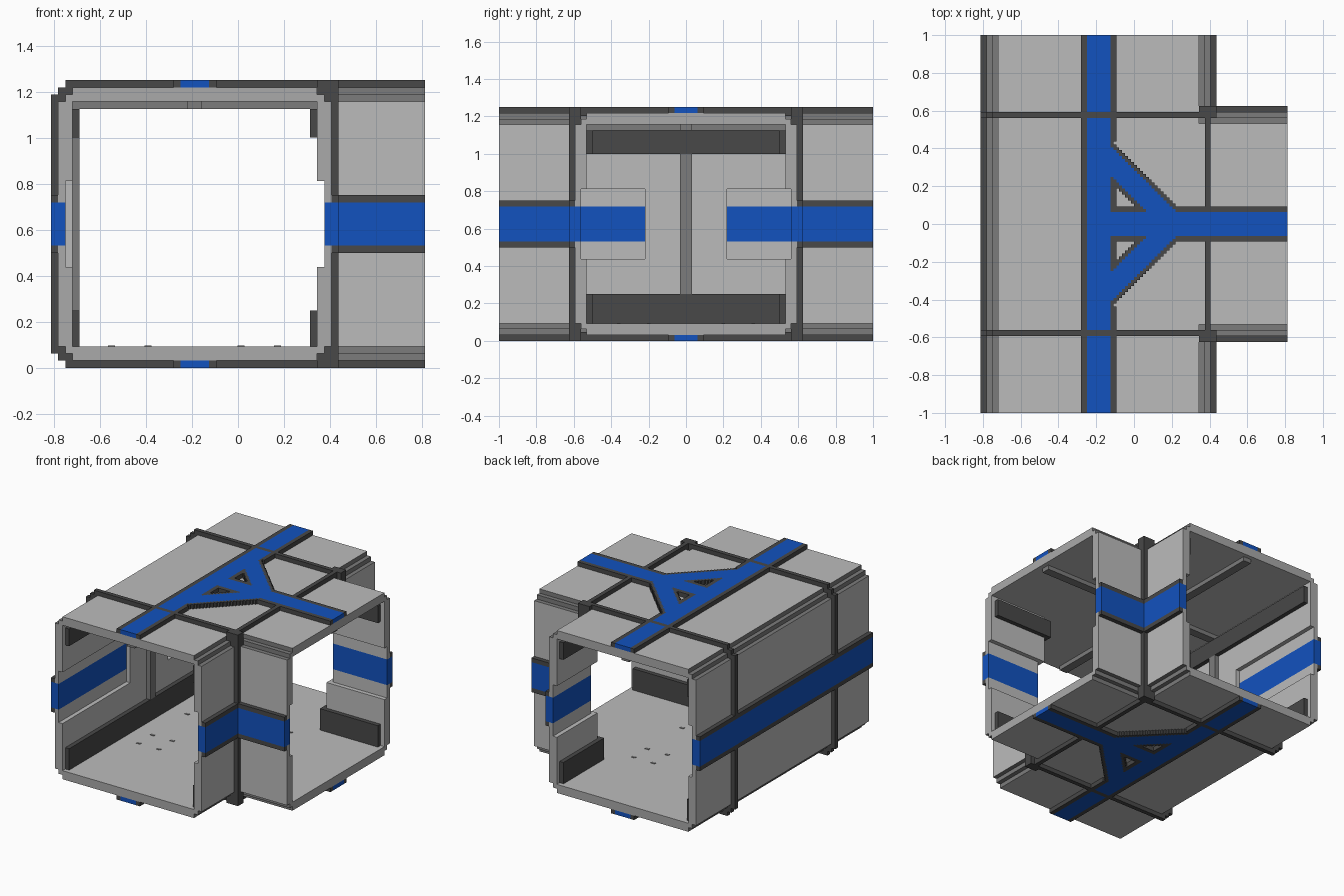
import bpy
import bmesh

if "Cube" in bpy.data.objects:
    bpy.data.objects.remove(bpy.data.objects["Cube"], do_unlink=True)

U = 1 / 32          # modelling unit
MID = 20            # mid height in units


def material(name, rgb):
    m = bpy.data.materials.new(name)
    m.use_nodes = True
    m.diffuse_color = (*rgb, 1)
    m.node_tree.nodes["Principled BSDF"].inputs["Base Color"].default_value = (*rgb, 1)
    return m


LIGHT = material("light grey", (0.50, 0.50, 0.50))
FRAME = material("frame grey", (0.40, 0.40, 0.40))
GREY = material("mid grey", (0.20, 0.20, 0.20))
DARK = material("dark grey", (0.065, 0.065, 0.065))
BLUE = material("blue", (0.006, 0.085, 0.52))


def make_object(name, bm, mats):
    bmesh.ops.recalc_face_normals(bm, faces=bm.faces)
    mesh = bpy.data.meshes.new(name)
    bm.to_mesh(mesh)
    bm.free()
    for m in mats:
        mesh.materials.append(m)
    ob = bpy.data.objects.new(name, mesh)
    bpy.context.collection.objects.link(ob)
    return ob


def boxes(name, items, mat, mirror=""):
    """Boxes (x0, x1, y0, y1, z0, z1) in units, mirrored in y and/or z."""
    items = list(items)
    if "y" in mirror:
        items += [(a, b, -d, -c, e, f) for a, b, c, d, e, f in items]
    if "z" in mirror:
        items += [(a, b, c, d, 2 * MID - f, 2 * MID - e) for a, b, c, d, e, f in items]
    bm = bmesh.new()
    for a, b, c, d, e, f in items:
        vs = bmesh.ops.create_cube(bm, size=1)["verts"]
        for v in vs:
            v.co = ((a if v.co.x < 0 else b) * U, (c if v.co.y < 0 else d) * U,
                    (e if v.co.z < 0 else f) * U)
    return make_object(name, bm, [mat])


def tube(name, axis, centre, start, end):
    """Solid prism with stepped corners, 38 units across."""
    quarter = [(19, 17), (18, 17), (18, 18), (17, 18), (17, 19)]
    ring = quarter + [(-a, b) for a, b in reversed(quarter)]
    ring += [(-a, -b) for a, b in quarter] + [(a, -b) for a, b in reversed(quarter)]
    bm = bmesh.new()
    verts = []
    for a, b in ring:
        co = (centre + a, start, MID + b) if axis == "y" else (start, centre + a, MID + b)
        verts.append(bm.verts.new([c * U for c in co]))
    face = bm.faces.new(verts)
    ext = bmesh.ops.extrude_face_region(bm, geom=[face])["geom"]
    for v in ext:
        if isinstance(v, bmesh.types.BMVert):
            v.co[1 if axis == "y" else 0] = end * U
    return make_object(name, bm, [LIGHT])


def boolean(target, tool, operation):
    mod = target.modifiers.new("cut", "BOOLEAN")
    mod.operation, mod.solver, mod.object = operation, "EXACT", tool
    bpy.context.view_layer.objects.active = target
    bpy.ops.object.modifier_apply(modifier=mod.name)
    bpy.data.objects.remove(tool, do_unlink=True)


# Corridor shell: main tube plus side branch, hollowed out
shell = tube("corridor_shell", "y", -6, -32, 32)
boolean(shell, tube("branch_tube", "x", 0, 0, 26), "UNION")
cuts = [(-23, 11, -33, 33, 3, 37), (0, 27, -17, 17, 3, 37)]
for s in (-1, 1):
    def cut(x0, x1, y0, y1, z0, z1):
        cuts.append((x0, x1, min(s * y0, s * y1), max(s * y0, s * y1), z0, z1))
    cut(-24, -20, 7, 33, 14, 26)     # recess in the long wall
    cut(9, 12, 16, 33, 14, 26)       # recess beside the branch
    cut(10, 27, 15, 18, 14, 26)      # recess in the branch wall
    cut(12, 15, 18, 33, 17, 23)      # band slots
    cut(12, 27, 18, 21, 17, 23)
cuts.append((-27, -24, -33, 33, 17, 23))
for c in cuts:
    boolean(shell, boxes("cutter", [c], LIGHT), "DIFFERENCE")

# Colour the stepped edges and the open end frames
mesh = shell.data
mesh.materials.clear()
for m in (LIGHT, FRAME, GREY):
    mesh.materials.append(m)
for p in mesh.polygons:
    c, n = p.center / U, p.normal
    h = c.z - MID
    if (abs(c.y) > 31.9 and abs(n.y) > 0.9) or (c.x > 25.9 and n.x > 0.9):
        p.material_index = 1
    elif abs(n.z) > 0.5 and n.z * h > 0 and 16.5 < abs(h) < 18.5:
        p.material_index = 2
    elif abs(n.z) < 0.5 and abs(h) > 17.05:
        p.material_index = 2
    else:
        p.material_index = 0

# Dark ribs round the main tube and along the branch joint
boxes("cross_ribs", [
    (-23, 13, 18, 19, 39, 40), (-24, -23, 18, 19, 38, 40), (-25, -24, 18, 19, 37, 39),
    (-26, -25, 18, 19, 23, 38), (11, 13, 18, 19, 37, 40)], DARK, "yz")
boxes("branch_joint_ribs", [
    (12, 13, 2, 20, 38.5, 40), (11, 13, 19, 20, 37, 40), (13, 14, 18, 20, 37, 40),
    (13, 14, 19, 20, 23, 40)], DARK, "yz")

# Wall bands: blue centre with dark edges
boxes("wall_band_edges", [
    (-26, -25, 0, 32, 23, 24), (13, 14, 19, 32, 23, 24), (13, 26, 19, 20, 23, 24)],
    DARK, "yz")
boxes("long_wall_band", [(-26, -24, -32, 32, 17, 23)], BLUE)
boxes("branch_wall_bands", [(12, 14, 20, 32, 17, 23), (12, 26, 18, 20, 17, 23)], BLUE, "y")

# Roof and floor bands with a stair-edged triangular junction
blue = [(-8, -4, 0, 18, 39, 40), (-8, -4, 19, 32, 39, 40), (7, 26, 0, 2, 39, 40)]
dark = [(-9, -8, 0, 32, 39, 40), (-4, -3, 14, 32, 39, 40), (7, 26, 2, 3, 39, 40)]
step = 0.5
for i in range(22):
    x = -4 + i * step
    col = (x, x + step)

    def add(store, y0, y1):
        if y1 > y0:
            store.append((*col, y0, y1, 39, 40))
    add(blue, 0, 2)
    add(blue, max(2, 4 - x), 9 - x)
    add(dark, max(2, 9 - x), max(3, 10 - x))
    if x < -3 or x >= 0:
        add(dark, 2, 4 - x)          # border of the triangular hole
    else:
        add(dark, 2, 3)
        add(dark, 3 - x, 4 - x)
boxes("roof_and_floor_band", blue, BLUE, "yz")
boxes("roof_and_floor_band_edges", dark, DARK, "yz")

# Dark skirting and cornice inside
for name, z0, z1 in (("skirting", 3, 8), ("cornice", 32, 36)):
    boxes(name, [(-23, -22, 0, 31, z0, z1), (10, 11, 16, 31, z0, z1),
                 (10, 25, 16, 17, z0, z1)], DARK, "y")

# Wall rib and ceiling beams
boxes("wall_rib", [(-23, -22, -1, 1, 8, 32)], GREY)
boxes("ceiling_beams", [(-23, 25, -1, 1, 36, 37), (-7, -5, -31, 31, 36, 37)], GREY)

# Small marks on the floor
boxes("floor_marks", [(x - 0.5, x + 0.5, y - 0.3, y + 0.3, 3, 3.1)
                      for x in (-17.6, -12.5, 0.4, 5.5) for y in (6.4, 11.5)], GREY, "y")
